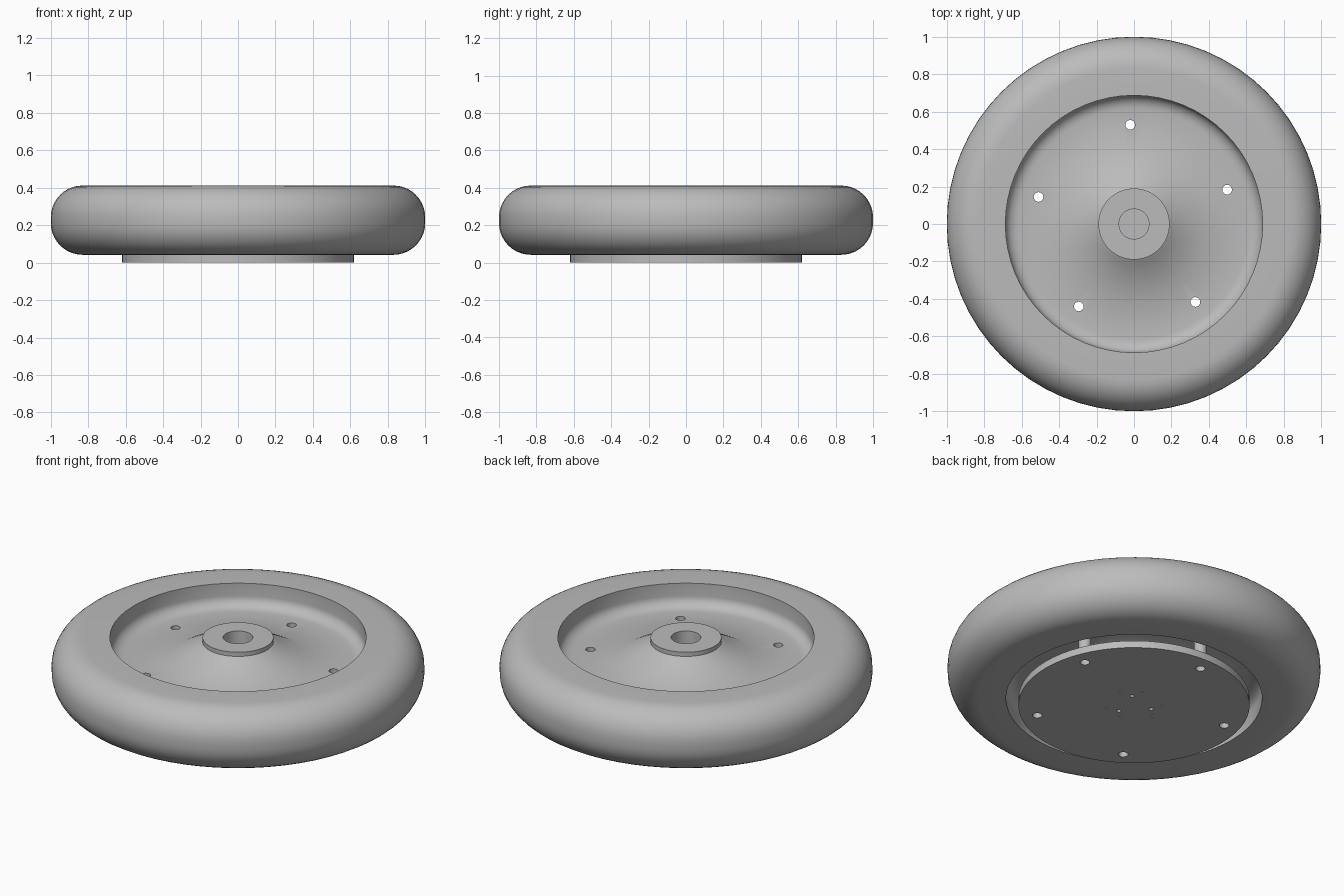
import bpy
import bmesh
from math import sin, cos, pi, radians
from mathutils import Matrix, Vector

if "Cube" in bpy.data.objects:
    bpy.data.objects.remove(bpy.data.objects["Cube"], do_unlink=True)

grey = bpy.data.materials.new("plain grey")
grey.use_nodes = True
colour = (0.5, 0.5, 0.5, 1)
grey.diffuse_color = colour
grey.node_tree.nodes["Principled BSDF"].inputs["Base Color"].default_value = colour


def finish(name, bm):
    bmesh.ops.recalc_face_normals(bm, faces=bm.faces)
    mesh = bpy.data.meshes.new(name)
    bm.to_mesh(mesh)
    bm.free()
    mesh.materials.append(grey)
    ob = bpy.data.objects.new(name, mesh)
    bpy.context.collection.objects.link(ob)
    return ob


def revolve(name, profile, steps, closed=True):
    """Spin an (r, z) profile about the z axis."""
    bm = bmesh.new()
    verts = [bm.verts.new((r, 0, z)) for r, z in profile]
    pairs = list(zip(verts, verts[1:] + verts[:1]))
    edges = [bm.edges.new(p) for p in (pairs if closed else pairs[:-1])]
    bmesh.ops.spin(bm, geom=verts + edges, cent=(0, 0, 0), axis=(0, 0, 1),
                   angle=2 * pi, steps=steps, use_merge=True)
    bmesh.ops.remove_doubles(bm, verts=bm.verts, dist=1e-5)
    return finish(name, bm)


def arc(cx, cz, rx, rz, a0, a1, n):
    return [(cx + rx * cos(radians(a0 + (a1 - a0) * i / n)),
             cz + rz * sin(radians(a0 + (a1 - a0) * i / n))) for i in range(n + 1)]


def ring(radius, start, count):
    angles = [radians(start + 360 * i / count) for i in range(count)]
    return [Vector((radius * cos(a), radius * sin(a), 0)) for a in angles]


def drill(ob, name, holes):
    """Cut vertical round holes, given as (position, radius)."""
    bm = bmesh.new()
    for pos, radius in holes:
        bmesh.ops.create_cone(bm, cap_ends=True, segments=16, radius1=radius,
                              radius2=radius, depth=1, matrix=Matrix.Translation(pos))
    cutter = finish(name, bm)
    cutter.hide_render = True
    mod = ob.modifiers.new("holes", "BOOLEAN")
    mod.object = cutter
    mod.solver = "EXACT"
    bpy.context.view_layer.objects.active = ob
    bpy.ops.object.modifier_apply(modifier=mod.name)
    bpy.data.objects.remove(cutter, do_unlink=True)


def smooth(ob):
    bpy.ops.object.select_all(action="DESELECT")
    ob.select_set(True)
    bpy.context.view_layer.objects.active = ob
    bpy.ops.object.shade_smooth_by_angle(angle=radians(35))


# Wheel: upper half profile from bore to tread, mirrored about the mid plane
mid = 0.227
half = mid - 0.042
web = 0.05
upper = [(0.08, half), (0.19, half), (0.19, half - 0.025), (0.215, half - 0.04), (0.385, web)]
upper += arc(0.615, web + 0.06, 0.072, 0.06, -90, 0, 6)
upper += [(0.687, half)]
upper += arc(0.83, half - 0.17, 0.17, 0.17, 90, 0, 10)
profile = [(r, mid + z) for r, z in upper]
profile += [(r, mid - z) for r, z in reversed(upper)]
wheel = revolve("wheel", profile, 64)

# Mounting plate under the hub
top = mid - half
plate = revolve("mounting_plate", [(0, 0), (0.62, 0), (0.62, top), (0, top)], 64, closed=False)

# Bolt holes through web and plate, screw holes in the plate only
bolts = ring(0.53, 20.2, 5)
bolt_holes = [(p, 0.026) for p in bolts]
screws = [(p, 0.012) for p in ring(0.1, 44, 3)]
pins = [(p, 0.006) for s in (20, 67) for p in ring(0.148, s, 3)]
drill(wheel, "wheel_cutter", bolt_holes)
drill(plate, "plate_cutter", bolt_holes + screws + pins)
smooth(wheel)
smooth(plate)

# Hollow spacers between plate and web
low, high = top, mid - web
for i, p in enumerate(bolts):
    spacer = revolve(f"spacer_{i + 1}", [(0.026, low), (0.034, low), (0.034, high), (0.026, high)], 16)
    spacer.location = p
    smooth(spacer)
